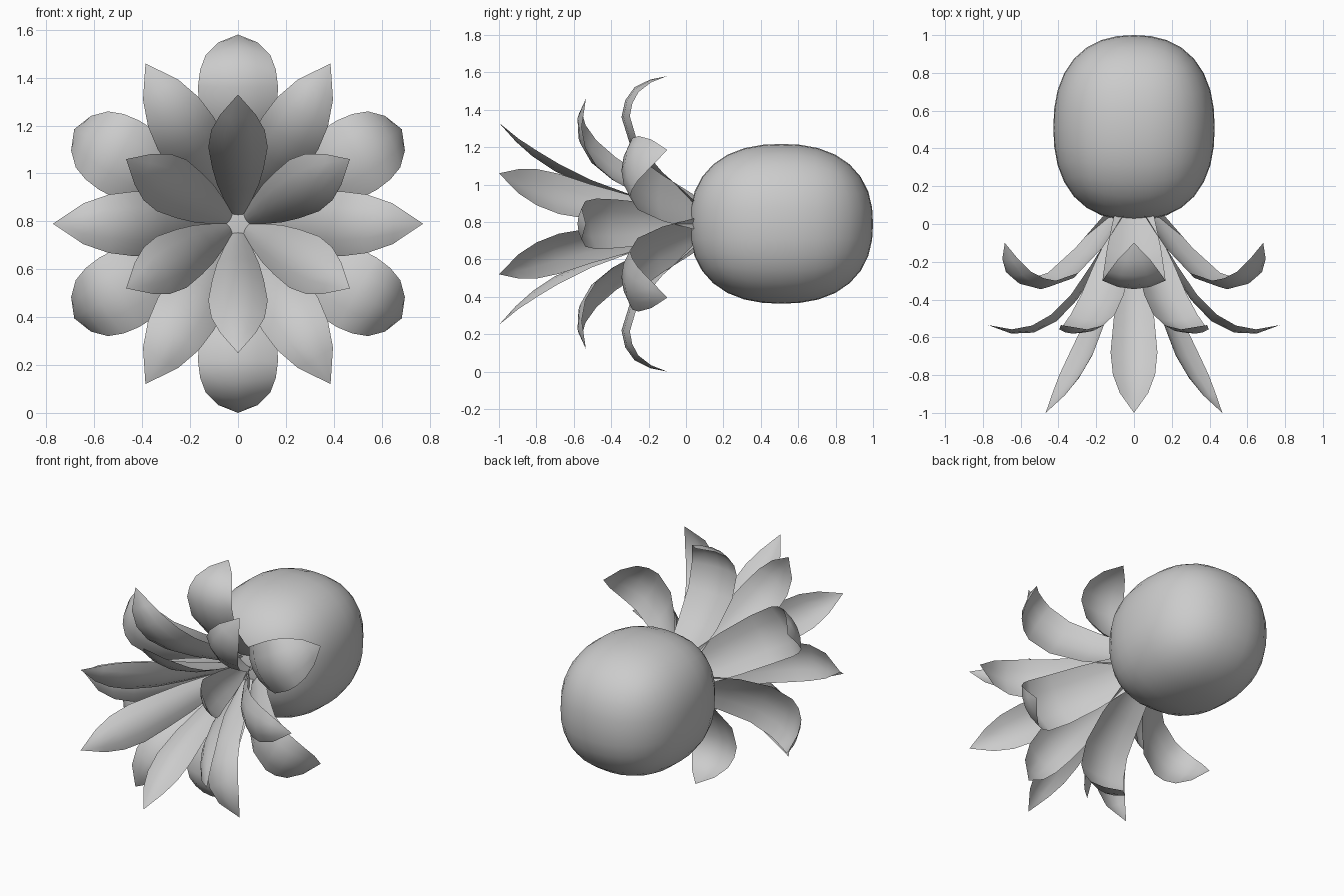
import bpy, bmesh
from math import sin, cos, radians
from mathutils import Vector

if "Cube" in bpy.data.objects:
    bpy.data.objects.remove(bpy.data.objects["Cube"])

AXIS_Z = 0.79


def petal(name, stations, angle, depth=0.045, across=4):
    """Cupped petal: stations are (radius, y, half width) along its midline."""
    a = radians(angle)
    out = Vector((cos(a), 0, sin(a)))
    side = Vector((-sin(a), 0, cos(a)))
    back = Vector((0, 1, 0))
    wmax = max(s[2] for s in stations)
    bm = bmesh.new()
    rows = []
    for i, (r, y, w) in enumerate(stations):
        p = stations[max(i - 1, 0)]
        q = stations[min(i + 1, len(stations) - 1)]
        dr, dy = q[0] - p[0], q[1] - p[1]
        n = (out * -dy + back * dr).normalized()
        mid = Vector((0, y, AXIS_Z)) + out * r
        row = []
        for j in range(across + 1):
            t = 2 * j / across - 1
            row.append(bm.verts.new(mid + side * (w * t) + n * (depth * (w / wmax) ** 1.5 * t * t)))
        rows.append(row)
    for lo, hi in zip(rows, rows[1:]):
        for j in range(across):
            bm.faces.new((lo[j], lo[j + 1], hi[j + 1], hi[j]))
    bmesh.ops.remove_doubles(bm, verts=bm.verts, dist=1e-4)
    me = bpy.data.meshes.new(name)
    bm.to_mesh(me)
    bm.free()
    for f in me.polygons:
        f.use_smooth = True
    bpy.context.collection.objects.link(bpy.data.objects.new(name, me))


# Three rings of six petals
front = [(.035, .03, .03), (.09, -.15, .06), (.14, -.33, .088), (.20, -.52, .108),
         (.28, -.70, .124), (.36, -.82, .112), (.44, -.91, .075), (.54, -1.0, 0)]
middle = [(.05, .05, .055), (.11, -.07, .085), (.20, -.24, .115), (.30, -.40, .13),
          (.41, -.515, .135), (.53, -.575, .122), (.65, -.58, .085), (.773, -.535, 0)]
outer = [(.06, .08, .09), (.115, .02, .108), (.25, -.15, .142), (.41, -.295, .162),
         (.57, -.345, .167), (.66, -.325, .158), (.73, -.275, .135), (.772, -.19, .083),
         (.79, -.10, 0)]
for name, stations, start in (("front_petal", front, 30), ("middle_petal", middle, 0),
                              ("outer_petal", outer, 30)):
    for k in range(6):
        petal(f"{name}_{k + 1}", stations, start + 60 * k)

# Rounded bulb behind the petals: a subdivided cube fitted to its extents
bpy.ops.mesh.primitive_cube_add(size=2)
bulb = bpy.context.object
bulb.name = "bulb"
sub = bulb.modifiers.new("round", 'SUBSURF')
sub.levels = sub.render_levels = 3
bpy.ops.object.modifier_apply(modifier="round")
for v in bulb.data.vertices:
    # push slightly outward towards a squarer, fuller section
    c = v.co * sum(abs(x) ** 2.35 for x in v.co) ** (-1 / 2.35)
    v.co = (c.x * 0.427, 0.51 + c.y * 0.49, AXIS_Z + c.z * 0.427)
bpy.ops.object.shade_smooth()
